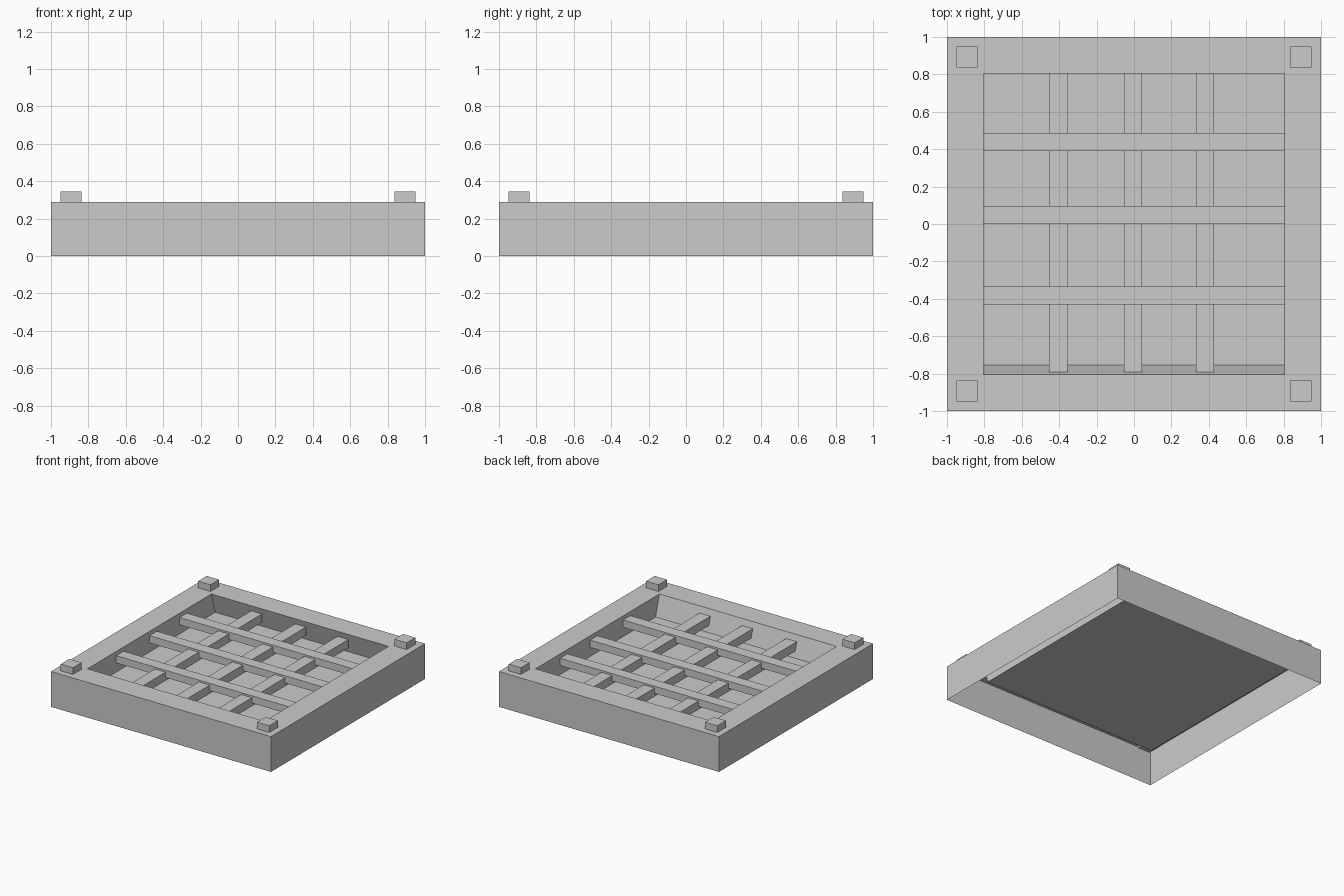
import bpy
import bmesh

cube = bpy.data.objects.get("Cube")
if cube:
    bpy.data.objects.remove(cube, do_unlink=True)

# Single plain grey finish
grey = bpy.data.materials.new("plain_grey")
grey.use_nodes = True
COLOUR = (0.6, 0.6, 0.6, 1)
grey.diffuse_color = COLOUR
grey.node_tree.nodes["Principled BSDF"].inputs["Base Color"].default_value = COLOUR


def add_object(name, bm):
    mesh = bpy.data.meshes.new(name)
    bm.to_mesh(mesh)
    bm.free()
    mesh.materials.append(grey)
    obj = bpy.data.objects.new(name, mesh)
    bpy.context.collection.objects.link(obj)
    return obj


def box(name, xs, ys, zs):
    bm = bmesh.new()
    bmesh.ops.create_cube(bm, size=1)
    for v in bm.verts:
        for axis, span in enumerate((xs, ys, zs)):
            v.co[axis] = span[1] if v.co[axis] > 0 else span[0]
    return add_object(name, bm)


# Tray shell, open underneath: outer walls, flat rim, leaning well walls, floor
def ring(bm, half_x, y0, y1, z):
    corners = ((-half_x, y0), (half_x, y0), (half_x, y1), (-half_x, y1))
    return [bm.verts.new((x, y, z)) for x, y in corners]


RIM = 0.29
FLOOR = 0.12
bm = bmesh.new()
rings = [
    ring(bm, 1, -1, 1, 0),
    ring(bm, 1, -1, 1, RIM),
    ring(bm, 0.805, -0.805, 0.805, RIM),
    ring(bm, 0.805, -0.755, 0.855, FLOOR),
]
for lower, upper in zip(rings, rings[1:]):
    for i in range(4):
        j = (i + 1) % 4
        bm.faces.new((lower[i], lower[j], upper[j], upper[i]))
bm.faces.new(rings[-1])
add_object("tray_shell", bm)

# Lower bars running front to back
for i, x in enumerate((-0.405, -0.005, 0.38)):
    box(f"long_bar_{i + 1}", (x - 0.049, x + 0.049), (-0.79, 0.82), (0.17, 0.24))

# Upper bars running side to side
for i, y in enumerate((-0.383, 0.048, 0.438)):
    box(f"cross_bar_{i + 1}", (-0.805, 0.805), (y - 0.048, y + 0.048), (0.195, 0.255))

# Corner pegs set into the rim
for side, sx in (("right", -1), ("left", 1)):
    for end, sy in (("front", -1), ("back", 1)):
        x, y = sx * 0.892, sy * 0.892
        box(f"peg_{end}_{side}", (x - 0.056, x + 0.056), (y - 0.056, y + 0.056), (0.24, 0.345))
